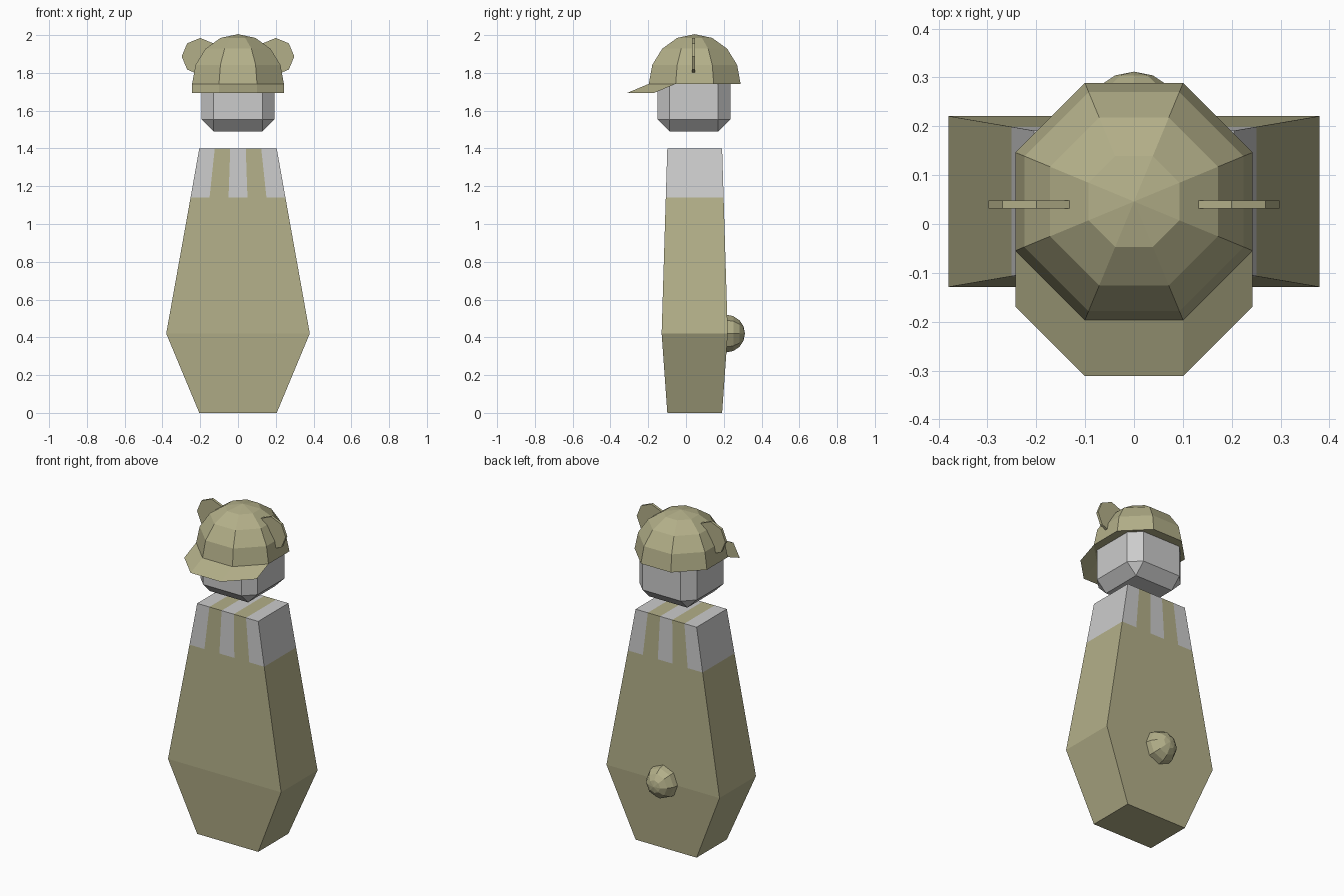
import bpy, bmesh, math
from mathutils import Matrix, Vector

if "Cube" in bpy.data.objects:
    bpy.data.objects.remove(bpy.data.objects["Cube"])

CY = 0.046  # shared centre line in y


def material(name, color):
    m = bpy.data.materials.new(name)
    m.diffuse_color = color
    m.use_nodes = True
    m.node_tree.nodes["Principled BSDF"].inputs["Base Color"].default_value = m.diffuse_color
    return m


olive = material("olive", (0.45, 0.43, 0.25, 1))
grey = material("grey", (0.8, 0.8, 0.8, 1))


def finish(name, bm, *mats):
    bmesh.ops.recalc_face_normals(bm, faces=bm.faces)
    me = bpy.data.meshes.new(name)
    bm.to_mesh(me)
    bm.free()
    for m in mats:
        me.materials.append(m)
    ob = bpy.data.objects.new(name, me)
    bpy.context.collection.objects.link(ob)
    return ob


# Body: tapered box in five columns, the top band striped grey and olive
profile = [(0.0, 0.205, 0.145), (0.42, 0.38, 0.175), (1.14, 0.251, 0.153), (1.4, 0.205, 0.145)]
COLS = 5
bm = bmesh.new()
rows = []
for z, hx, hy in profile:
    rows.append([[bm.verts.new((hx * (2 * i / COLS - 1), CY + s * hy, z)) for i in range(COLS + 1)]
                 for s in (-1, 1)])


def quad(a, b, c, d, striped):
    bm.faces.new((a, b, c, d)).material_index = 1 if striped else 0


for k, (lo, hi) in enumerate(zip(rows, rows[1:])):
    band = k == 2
    for i in range(COLS):
        for s in (0, 1):
            quad(lo[s][i], lo[s][i + 1], hi[s][i + 1], hi[s][i], band and i % 2 == 0)
    for i in (0, COLS):
        quad(lo[0][i], lo[1][i], hi[1][i], hi[0][i], band)
for row, top in ((rows[0], False), (rows[-1], True)):
    for i in range(COLS):
        quad(row[0][i], row[0][i + 1], row[1][i + 1], row[1][i], top and i % 2 == 0)
finish("body", bm, olive, grey)

# Head: chamfered cube
bm = bmesh.new()
bmesh.ops.create_cube(bm, size=0.385, matrix=Matrix.Translation((0, 0.042, 1.683)))
bmesh.ops.bevel(bm, geom=bm.edges[:], offset=0.064, segments=1, affect='EDGES')
finish("head", bm)

# Cap dome: upper half of an eight-sided sphere, closed underneath
CAP_R, CAP_Z = 0.263, 1.742
bm = bmesh.new()
bmesh.ops.create_uvsphere(bm, u_segments=8, v_segments=8, radius=CAP_R,
                          matrix=Matrix.Translation((0, CY, CAP_Z)) @ Matrix.Rotation(math.pi / 8, 4, 'Z'))
bmesh.ops.delete(bm, geom=[v for v in bm.verts if v.co.z < CAP_Z - 0.001], context='VERTS')
bmesh.ops.holes_fill(bm, edges=[e for e in bm.edges if e.is_boundary], sides=0)
finish("cap_dome", bm, olive)

# Cap brim: the three front rim edges swept forward and down
bm = bmesh.new()
rim = [Vector((CAP_R * math.cos(a), CY + CAP_R * math.sin(a), CAP_Z))
       for a in (math.radians(-157.5 + 45 * i) for i in range(4))]
inner = [bm.verts.new(p) for p in rim]
outer = [bm.verts.new(p + Vector((0, -0.114, -0.048))) for p in rim]
for i in range(3):
    bm.faces.new((outer[i], outer[i + 1], inner[i + 1], inner[i]))
finish("cap_brim", bm, olive)

# Ears: thin upright octagonal discs
for name, s in (("left_ear", -1), ("right_ear", 1)):
    bm = bmesh.new()
    bmesh.ops.create_cone(bm, cap_ends=True, segments=8, radius1=0.098, radius2=0.098, depth=0.016,
                          matrix=Matrix.Translation((s * 0.2, 0.04, 1.887)) @ Matrix.Rotation(math.pi / 2, 4, 'X'))
    finish(name, bm, olive)

# Tail: small faceted ball half sunk in the back
bm = bmesh.new()
bmesh.ops.create_uvsphere(bm, u_segments=8, v_segments=8, radius=0.1,
                          matrix=Matrix.Translation((0, 0.212, 0.42)) @ Matrix.Rotation(math.pi / 2, 4, 'X'))
finish("tail", bm, olive)
